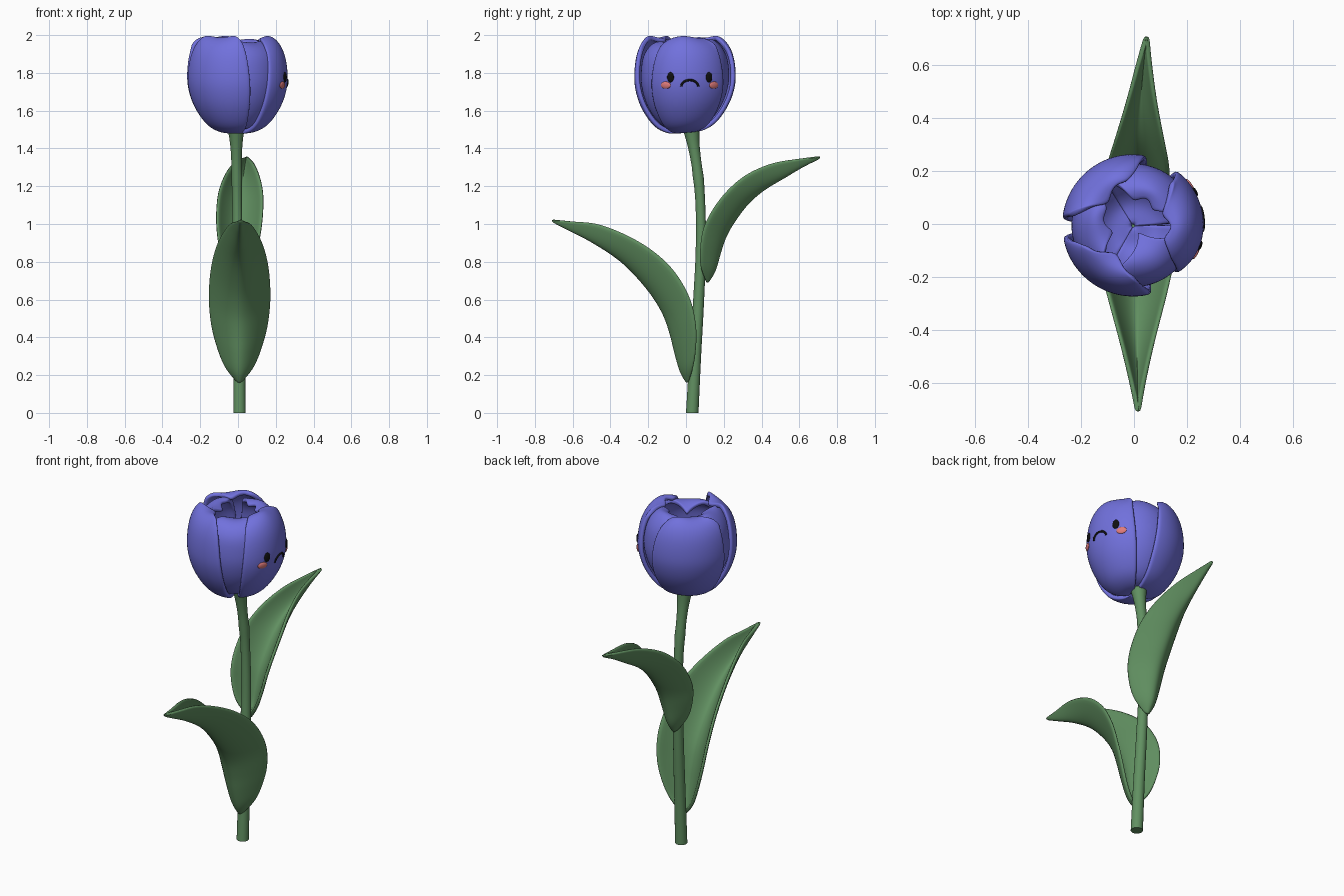
import bpy, bmesh, math
from mathutils import Vector

if "Cube" in bpy.data.objects:
    bpy.data.objects.remove(bpy.data.objects["Cube"])


def material(name, rgb):
    m = bpy.data.materials.new(name)
    m.diffuse_color = (*rgb, 1)
    m.use_nodes = True
    m.node_tree.nodes["Principled BSDF"].inputs["Base Color"].default_value = m.diffuse_color
    return m


GREEN = material("leaf_green", (0.12, 0.28, 0.12))
PURPLE = material("petal_purple", (0.165, 0.165, 0.72))
BLACK = material("face_black", (0.005, 0.005, 0.005))
PINK = material("cheek_pink", (0.75, 0.2, 0.2))


def spline(pts, t):
    """Catmull-Rom through pts, t in 0..1."""
    n = len(pts) - 1
    f = min(max(t, 0), 1) * n
    i = min(int(f), n - 1)
    f -= i
    p1, p2 = Vector(pts[i]), Vector(pts[i + 1])
    p0 = Vector(pts[i - 1]) if i > 0 else 2 * p1 - p2
    p3 = Vector(pts[i + 2]) if i + 2 <= n else 2 * p2 - p1
    return 0.5 * (2 * p1 + (p2 - p0) * f + (2 * p0 - 5 * p1 + 4 * p2 - p3) * f * f
                  + (3 * p1 - p0 - 3 * p2 + p3) * f ** 3)


def surface(name, fn, nu, nv, mat, closed=False, thick=0, offset=-1):
    """Grid of fn(u, v), u and v in 0..1; closed wraps u and caps the ends."""
    bm = bmesh.new()
    cols = nu if closed else nu + 1
    rows = [[bm.verts.new(fn(i / nu, j / nv)) for i in range(cols)] for j in range(nv + 1)]
    for a, b in zip(rows, rows[1:]):
        for i in range(nu):
            k = (i + 1) % cols
            bm.faces.new((a[i], a[k], b[k], b[i]))
    if closed:
        bm.faces.new(rows[0][::-1])
        bm.faces.new(rows[-1])
    me = bpy.data.meshes.new(name)
    bm.to_mesh(me)
    bm.free()
    ob = bpy.data.objects.new(name, me)
    bpy.context.collection.objects.link(ob)
    me.materials.append(mat)
    me.polygons.foreach_set("use_smooth", [True] * len(me.polygons))
    if thick:
        s = ob.modifiers.new("thickness", "SOLIDIFY")
        s.thickness, s.offset = thick, offset
        ss = ob.modifiers.new("rounding", "SUBSURF")
        ss.levels = ss.render_levels = 1
    return ob


# Stem: x, y, z, radius
STEM = [(0.008, 0.033, 0, 0.033), (0.006, 0.049, 0.3, 0.031), (0.002, 0.067, 0.6, 0.029),
        (-0.002, 0.079, 0.9, 0.027), (-0.006, 0.07, 1.2, 0.027), (-0.01, 0.027, 1.5, 0.044)]


def stem_point(u, v):
    x, y, z, r = spline(STEM, v)
    if z > 1.25:
        r = 0.027 + 0.017 * ((z - 1.25) / 0.25) ** 3
    a = u * math.tau
    return (x + r * math.cos(a), y + r * math.sin(a), z)


stem = surface("stem", stem_point, 24, 30, GREEN, closed=True)
bpy.context.view_layer.objects.active = stem
stem.select_set(True)
bpy.ops.object.shade_smooth_by_angle(angle=math.radians(40))


# Leaves: midrib y, z and edge half width, y, z
def leaf(name, table, x0, x1):
    def fn(u, v):
        my, mz, w, ey, ez = spline(table, v)
        s = 2 * u - 1
        k = abs(s) ** 1.7
        x = x0 + (x1 - x0) * v * v + s * max(w, 0.002)
        return (x, my + (ey - my) * k, mz + (ez - mz) * k)
    return surface(name, fn, 14, 32, GREEN, thick=0.018, offset=0)


leaf("front_leaf", [
    (0.01, 0.16, 0.004, 0.015, 0.165), (-0.025, 0.22, 0.075, 0.04, 0.25),
    (-0.055, 0.32, 0.12, 0.055, 0.36), (-0.08, 0.42, 0.15, 0.052, 0.48),
    (-0.12, 0.53, 0.162, 0.015, 0.625), (-0.2, 0.655, 0.15, -0.085, 0.78),
    (-0.335, 0.80, 0.115, -0.245, 0.906), (-0.49, 0.905, 0.06, -0.45, 0.996),
    (-0.61, 0.968, 0.024, -0.6, 1.013), (-0.71, 1.02, 0.002, -0.71, 1.022)], 0.007, 0.015)
leaf("back_leaf", [
    (0.11, 0.69, 0.004, 0.105, 0.695), (0.15, 0.755, 0.065, 0.076, 0.78),
    (0.178, 0.85, 0.1, 0.075, 0.88), (0.21, 0.94, 0.117, 0.092, 0.98),
    (0.26, 1.025, 0.122, 0.142, 1.08), (0.33, 1.115, 0.115, 0.217, 1.177),
    (0.415, 1.187, 0.088, 0.322, 1.264), (0.52, 1.25, 0.053, 0.46, 1.323),
    (0.62, 1.31, 0.024, 0.6, 1.345), (0.71, 1.355, 0.002, 0.71, 1.357)], 0.0, 0.048)

# Petals: radius, z profiles for the outer and inner whorls
OUTER = [(0.015, 1.482), (0.09, 1.487), (0.165, 1.528), (0.23, 1.62), (0.263, 1.715),
         (0.269, 1.8), (0.257, 1.89), (0.228, 1.955), (0.185, 1.99), (0.14, 1.986)]
INNER = [(0.003, 1.51), (0.085, 1.51), (0.15, 1.555), (0.203, 1.64), (0.23, 1.73),
         (0.233, 1.81), (0.22, 1.89), (0.185, 1.95), (0.14, 1.978), (0.09, 1.96)]
CURLED = INNER[:7] + [(0.18, 1.945), (0.12, 1.965), (0.045, 1.935)]


def petal(name, profile, angle, half, phase, lean=0.0, tuck=0.0):
    """lean pulls the rim inward, tuck pulls the clockwise edge inward."""
    def fn(u, v):
        s = 2 * u - 1
        r, z = spline(profile, v * (1 - 0.24 * abs(s) ** 3))
        wave = v ** 8 * math.cos(5 * s + phase)
        r += 0.018 * wave - lean * v ** 3
        z += 0.008 * wave
        r *= 1 - tuck * min(s, 0) ** 2
        a = math.radians(angle + s * (half + 6 * (1 - v) - 5 * v ** 4))
        # the bottom of the bloom tips slightly, lower towards the front
        z += 0.1 * (r * math.sin(a)) * (1 - v) ** 2
        return (r * math.cos(a) - 0.003, r * math.sin(a) - 0.005, z)
    return surface(name, fn, 18, 24, PURPLE, thick=0.024)


face_petal = petal("outer_petal_face", OUTER, 2, 49, 0.5, lean=0.018, tuck=0.07)
petal("outer_petal_back", OUTER, 127, 47, 1.6)
petal("outer_petal_front", OUTER, 237, 47, 3.0)
for n, (a, prof) in enumerate(((63, INNER), (182, INNER), (300, CURLED))):
    petal(f"inner_petal_{n + 1}", prof, a, 56, n * 1.3)

# Face, projected onto the +x petal
bpy.context.view_layer.update()
DG = bpy.context.evaluated_depsgraph_get()


def on_petal(y, z):
    hit, loc, nor, _ = face_petal.ray_cast(Vector((1, y, z)), Vector((-1, 0, 0)), depsgraph=DG)
    return (loc, nor) if hit else (Vector((0.26, y, z)), Vector((1, 0, 0)))


def spot(name, y, z, ry, rz, mat):
    loc, nor = on_petal(y, z)
    bpy.ops.mesh.primitive_uv_sphere_add(segments=20, ring_count=12, radius=1, location=loc)
    ob = bpy.context.object
    ob.name = name
    ob.scale = (0.008, ry, rz)
    ob.rotation_euler = (0, -math.asin(nor.z), math.atan2(nor.y, nor.x))
    ob.data.materials.append(mat)
    bpy.ops.object.shade_smooth()


for side, s in (("left", -1), ("right", 1)):
    spot(f"{side}_eye", 0.02 + s * 0.102, 1.777, 0.019, 0.027, BLACK)
    spot(f"{side}_cheek", 0.02 + s * 0.127, 1.735, 0.029, 0.019, PINK)

# Frowning mouth
curve = bpy.data.curves.new("mouth", "CURVE")
curve.dimensions = "3D"
curve.bevel_depth = 0.006
curve.use_fill_caps = True
line = curve.splines.new("POLY")
line.points.add(14)
for i, p in enumerate(line.points):
    a = math.pi * i / 14
    loc, _ = on_petal(0.02 + 0.045 * math.cos(a), 1.728 + 0.034 * math.sin(a))
    p.co = (*loc, 1)
mouth = bpy.data.objects.new("mouth", curve)
bpy.context.collection.objects.link(mouth)
curve.materials.append(BLACK)
